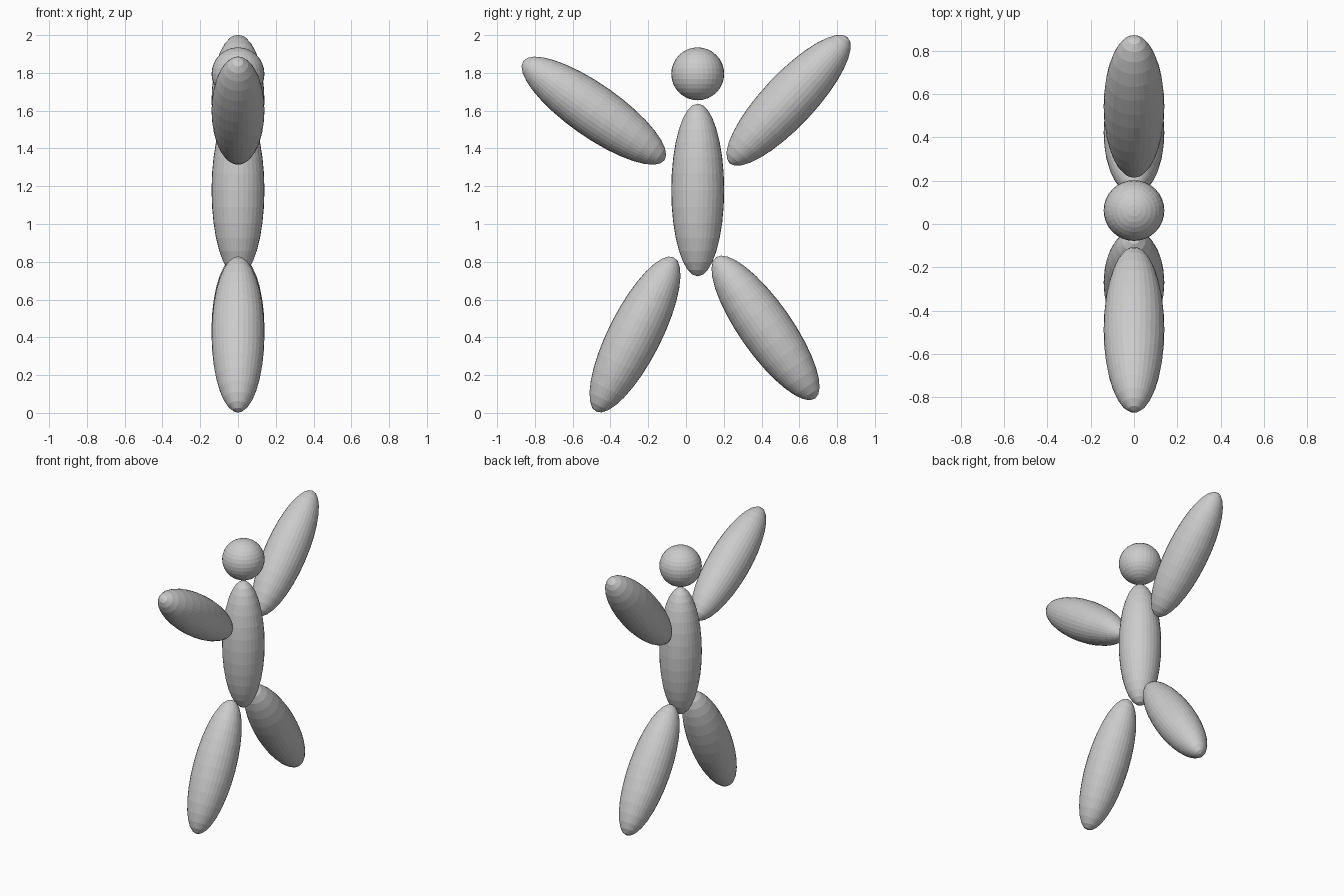
import bpy
from math import radians

if "Cube" in bpy.data.objects:
    bpy.data.objects.remove(bpy.data.objects["Cube"])

grey = bpy.data.materials.new("light grey")
grey.diffuse_color = (0.6, 0.6, 0.6, 1)
grey.use_nodes = True
grey.node_tree.nodes["Principled BSDF"].inputs["Base Color"].default_value = grey.diffuse_color

R, HALF = 0.14, 0.457  # shared thickness and half length of the long parts


def ellipsoid(name, y, z, half_length=HALF, tilt=0):
    """Flat-faced ball stretched along its own z axis, tilted about x."""
    bpy.ops.mesh.primitive_uv_sphere_add(
        segments=32, ring_count=16, radius=1,
        location=(0, y, z), rotation=(radians(tilt), 0, 0))
    ob = bpy.context.object
    ob.name = name
    ob.scale = (R, R, half_length)
    ob.data.materials.append(grey)
    return ob


# Head and torso
ellipsoid("head", 0.062, 1.795, half_length=R)
ellipsoid("torso", 0.062, 1.18)

# Arms, raised and spread
ellipsoid("front_arm", -0.488, 1.60, tilt=55)
ellipsoid("back_arm", 0.543, 1.655, tilt=-43.2)

# Legs, striding apart
ellipsoid("front_leg", -0.27, 0.415, tilt=-26.8)
ellipsoid("back_leg", 0.421, 0.45, tilt=35)
